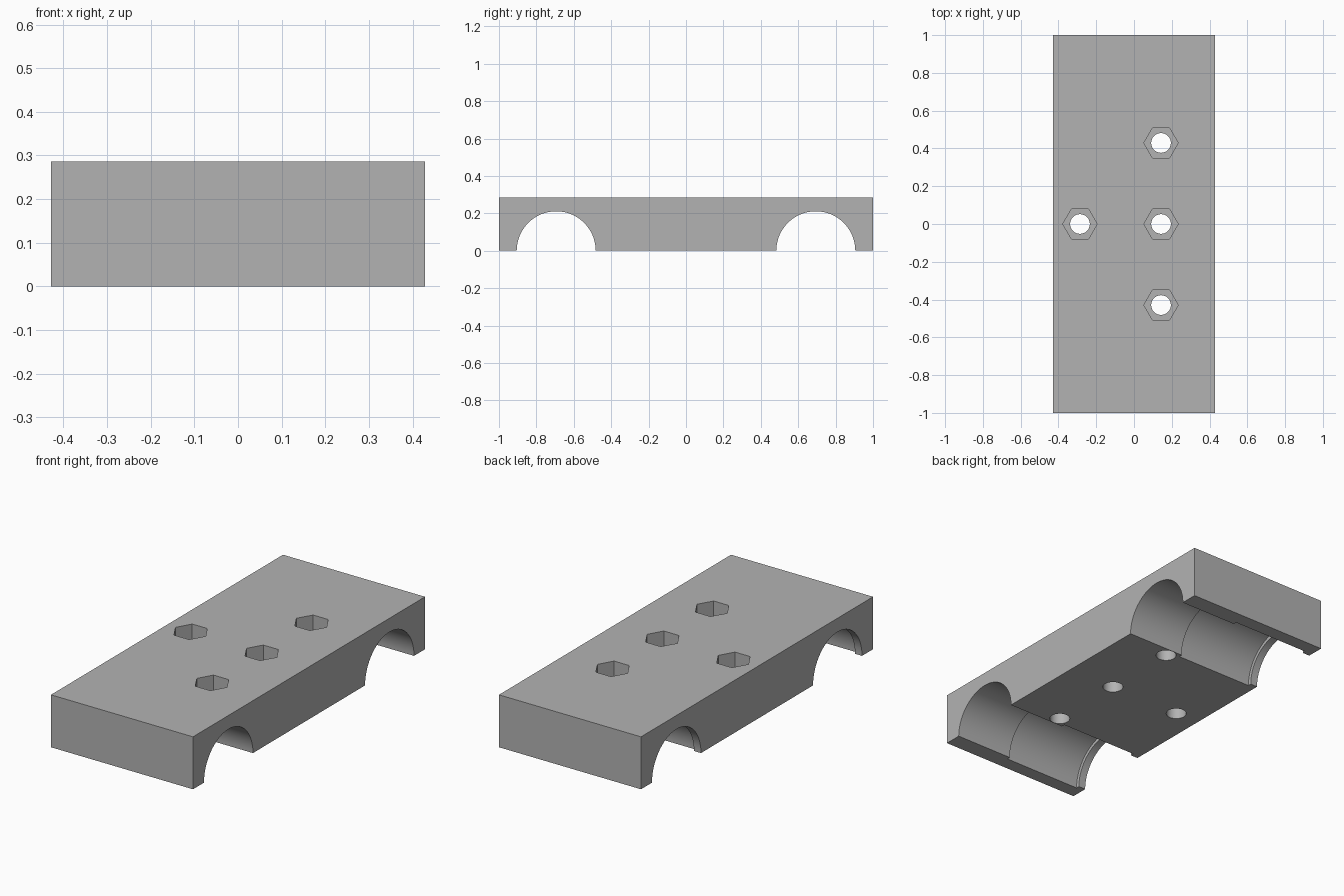
import bpy
import math

cube = bpy.data.objects.get("Cube")
if cube:
    bpy.data.objects.remove(cube, do_unlink=True)

WIDTH, LENGTH, HEIGHT = 0.857, 2.0, 0.286
ROD_Y, ROD_R, POCKET_R = 0.694, 0.211, 0.23
POCKET_X = (-0.386, 0.083)
HOLE_R, NUT_R, NUT_DEPTH = 0.052, 0.091, 0.13
BOLTS = [(0.143, -0.429), (0.143, 0), (0.143, 0.429), (-0.286, 0)]

grey = bpy.data.materials.new("plain_grey")
grey.use_nodes = True
colour = (0.45, 0.45, 0.45, 1)
grey.diffuse_color = colour
grey.node_tree.nodes["Principled BSDF"].inputs["Base Color"].default_value = colour

# Solid block
bpy.ops.mesh.primitive_cube_add(size=1, location=(0, 0, HEIGHT / 2))
block = bpy.context.object
block.name = "clamp_block"
block.scale = (WIDTH, LENGTH, HEIGHT)
bpy.ops.object.transform_apply(location=True, rotation=True, scale=True)
block.data.materials.append(grey)


def cut(name, sides, radius, depth, location, rotation=(0, 0, 0)):
    """Subtract a prism from the block."""
    bpy.ops.mesh.primitive_cylinder_add(
        vertices=sides, radius=radius, depth=depth, location=location, rotation=rotation)
    cutter = bpy.context.object
    cutter.name = name
    cutter.hide_render = True
    cutter.data.materials.append(grey)
    bpy.context.view_layer.objects.active = block
    mod = block.modifiers.new(name, "BOOLEAN")
    mod.operation = "DIFFERENCE"
    mod.solver = "EXACT"
    mod.object = cutter
    bpy.ops.object.modifier_apply(modifier=mod.name)
    bpy.data.objects.remove(cutter, do_unlink=True)


# Half-round channels, each with a wider pocket behind a thin lip
along_x = (0, math.pi / 2, 0)
for side in (-1, 1):
    cut("channel", 96, ROD_R, 2, (0, side * ROD_Y, 0), along_x)
    cut("pocket", 96, POCKET_R, POCKET_X[1] - POCKET_X[0],
        (sum(POCKET_X) / 2, side * ROD_Y, 0), along_x)

# Bolt holes with hexagonal nut recesses, corners pointing along x
for x, y in BOLTS:
    cut("bolt_hole", 48, HOLE_R, 1, (x, y, 0.1))
    cut("nut_recess", 6, NUT_R, 2 * NUT_DEPTH, (x, y, HEIGHT), (0, 0, math.pi / 6))

# Smooth bores, sharp edges
bpy.ops.object.select_all(action="DESELECT")
block.select_set(True)
bpy.context.view_layer.objects.active = block
bpy.ops.object.shade_smooth_by_angle(angle=math.radians(30))
